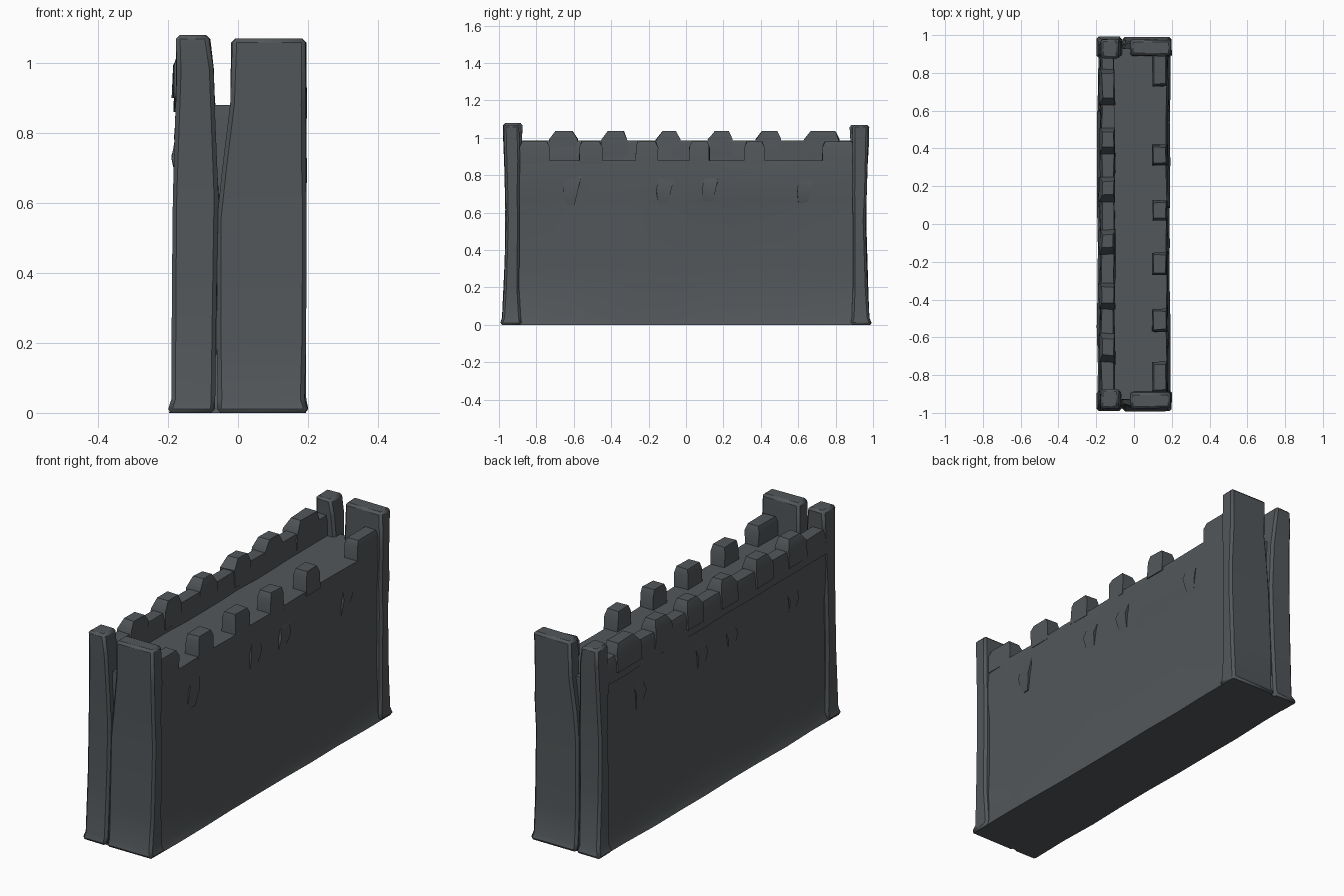
import bpy, bmesh, math, random

if "Cube" in bpy.data.objects:
    bpy.data.objects.remove(bpy.data.objects["Cube"])

random.seed(7)
stone = bpy.data.materials.new("dark slate stone")
stone.diffuse_color = (0.085, 0.095, 0.102, 1)
stone.use_nodes = True
stone.node_tree.nodes["Principled BSDF"].inputs["Base Color"].default_value = stone.diffuse_color


def loft(name, rings, ny=1, jitter=0.0, bevel=0.0):
    """Stack rectangular rings (z, x0, x1, y0, y1), long sides split in ny."""
    bm = bmesh.new()
    loops = []
    for i, (z, x0, x1, y0, y1) in enumerate(rings):
        ys = [y0 + (y1 - y0) * k / ny for k in range(ny + 1)]
        pts = [(x1, y) for y in ys] + [(x0, y) for y in reversed(ys)]
        ring = []
        for x, y in pts:
            j = lambda: random.uniform(-jitter, jitter)
            dz = j() if 0 < i < len(rings) - 1 else 0
            ring.append(bm.verts.new((x + j(), y + j(), z + dz)))
        loops.append(ring)
    n = len(loops[0])
    for a, b in zip(loops, loops[1:]):
        for k in range(n):
            bm.faces.new((a[k], a[(k + 1) % n], b[(k + 1) % n], b[k]))
    for ring in (loops[0], loops[-1]):          # caps as strips across the width
        for k in range(ny):
            bm.faces.new((ring[k], ring[k + 1], ring[n - 2 - k], ring[n - 1 - k]))
    bmesh.ops.recalc_face_normals(bm, faces=bm.faces)
    me = bpy.data.meshes.new(name)
    bm.to_mesh(me)
    bm.free()
    me.materials.append(stone)
    ob = bpy.data.objects.new(name, me)
    bpy.context.collection.objects.link(ob)
    if bevel:
        mod = ob.modifiers.new("chipped edges", "BEVEL")
        mod.width, mod.segments, mod.limit_method = bevel, 1, "ANGLE"
        mod.angle_limit = math.radians(50)
    bpy.context.view_layer.objects.active = ob
    ob.select_set(True)
    bpy.ops.object.shade_smooth_by_angle(angle=math.radians(42))
    ob.select_set(False)
    return ob


# main wall: flared foot, slim middle, overhanging band below the walkway
profile = [(0, .193, .975), (.04, .178, .94), (.30, .170, .93), (.62, .168, .93),
           (.66, .171, .93), (.79, .178, .93), (.88, .173, .93)]
loft("wall", [(z, -w, w, -l, l) for z, w, l in profile], ny=9, jitter=.005)

# end pillars, a narrow and a wide one at each end
for s, end in ((-1, "front"), (1, "back")):
    def ys(outer, inner):
        return tuple(sorted((s * outer, s * inner)))
    t = 1.08 if s < 0 else 1.07
    loft(end + "_narrow_pillar", [
        (0, -.203, -.065, *ys(.995, .88)), (.04, -.188, -.065, *ys(.982, .885)),
        (.35, -.188, -.062, *ys(.968, .89)), (.62, -.184, -.056, *ys(.965, .89)),
        (.85, -.178, -.065, *ys(.97, .88)), (.98, -.176, -.07, *ys(.978, .88)),
        (t, -.176, -.082, *ys(.978, .875))], jitter=.003, bevel=.012)
    loft(end + "_wide_pillar", [
        (0, -.062, .203, *ys(.997, .88)), (.04, -.058, .193, *ys(.98, .885)),
        (.20, -.062, .193, *ys(.972, .89)), (.56, -.058, .194, *ys(.962, .89)),
        (.70, -.045, .195, *ys(.965, .89)), (.88, -.022, .195, *ys(.972, .89)),
        (1.07, -.018, .195, *ys(.977, .893))], jitter=.003, bevel=.012)

# right side: separate merlons standing on the walkway
for y0, y1 in ((-.89, -.73), (-.57, -.45), (-.27, -.15), (.02, .125), (.31, .42), (.73, .90)):
    loft("right_merlon", [(.86, .097, .175, y0, y1), (.95, .097, .174, y0, y1),
                          (.98, .103, .167, y0 + .012, y1 - .012)], jitter=.003)

# left side: continuous parapet with tapered merlons on top
loft("left_parapet", [(.86, -.180, -.102, -.90, .90), (.95, -.178, -.104, -.90, .90),
                      (.985, -.170, -.108, -.90, .90)], ny=12, jitter=.005)
for y0, y1 in ((-.73, -.58), (-.45, -.31), (-.16, -.03), (.12, .25), (.37, .51), (.63, .82)):
    loft("left_merlon", [(.90, -.186, -.102, y0, y1), (.99, -.182, -.102, y0, y1),
                         (1.038, -.168, -.108, y0 + .035, y1 - .025)], jitter=.004)

# worn stones bulging from the wall faces below the walkway
for side in (-1, 1):
    for y in (-.62, -.12, .12, .63):
        x = sorted((side * .15, side * .187))
        loft("worn_stone", [(.64, *sorted((side * .15, side * .168)), y - .03, y + .02),
                            (.73, *x, y - .035, y + .04),
                            (.80, *sorted((side * .15, side * .172)), y - .02, y + .06)],
             jitter=.006)
